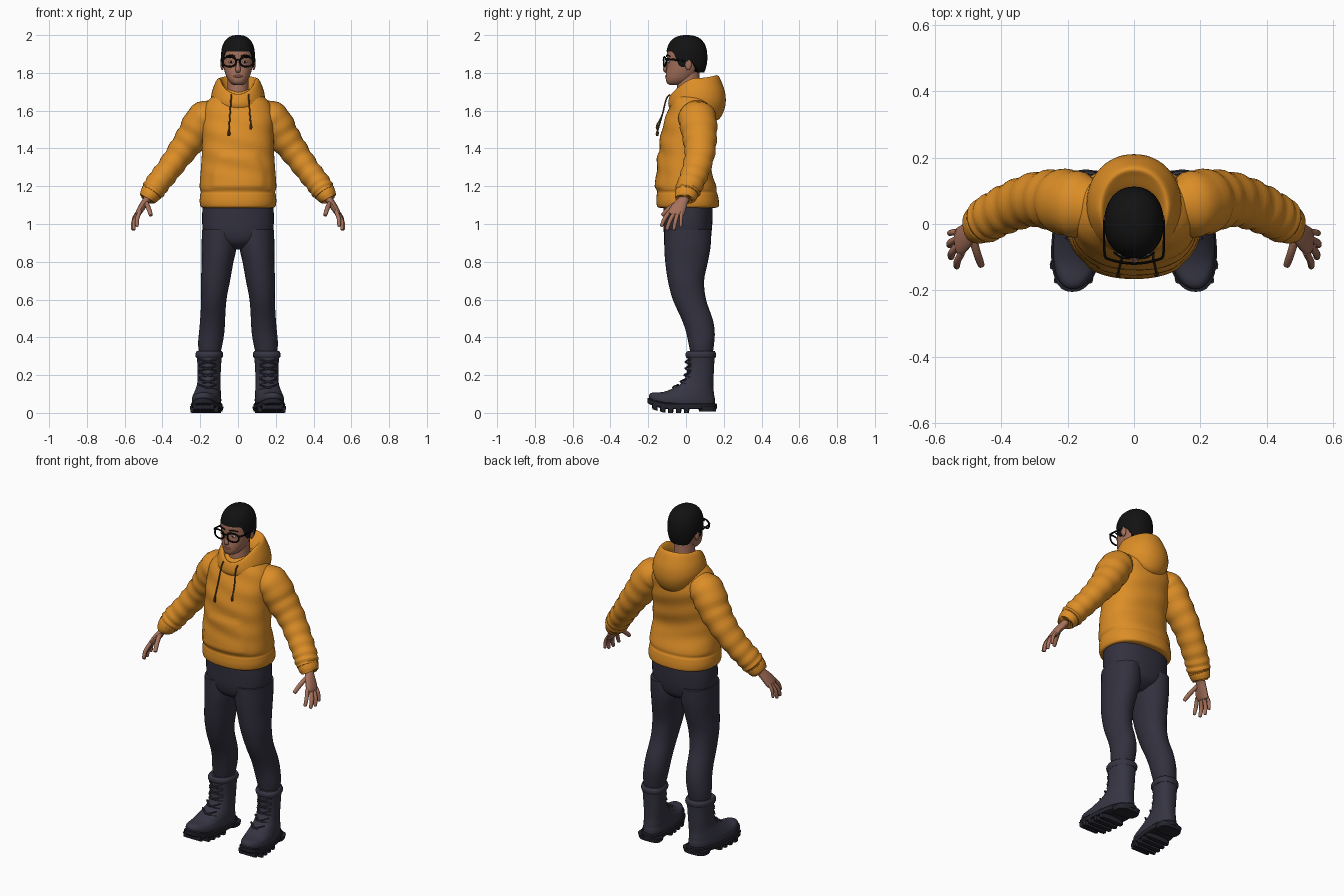
import bpy, bmesh, math
from mathutils import Vector as V


def material(name, col):
    m = bpy.data.materials.new(name)
    m.diffuse_color = (*col, 1)
    return m


ORANGE = material("orange_cloth", (0.72, 0.27, 0.02))
PANTS = material("dark_trouser", (0.032, 0.03, 0.048))
BOOT = material("dark_leather", (0.036, 0.035, 0.055))
SOLE = material("dark_rubber", (0.018, 0.018, 0.027))
SKIN = material("skin", (0.38, 0.165, 0.105))
LIP = material("lip", (0.27, 0.09, 0.07))
HAIR = material("black_hair", (0.006, 0.006, 0.006))
FRAME = material("black_frame", (0.004, 0.004, 0.004))
CORD = material("brown_cord", (0.13, 0.065, 0.03))
EYE = material("eye_white", (0.5, 0.47, 0.43))


def smooth(st, n=4):
    """Catmull-Rom interpolation of station tuples."""
    out = []
    for i in range(len(st) - 1):
        a, b, c, d = st[max(i - 1, 0)], st[i], st[i + 1], st[min(i + 2, len(st) - 1)]
        for k in range(n):
            t = k / n
            out.append(tuple(0.5 * (2 * q + (r - p) * t + (2 * p - 5 * q + 4 * r - s) * t * t
                                    + (3 * q - p - 3 * r + s) * t ** 3)
                             for p, q, r, s in zip(a, b, c, d)))
    return out + [tuple(st[-1])]


def se(a, n=2.0):
    """Unit superellipse point."""
    c, s = math.cos(a), math.sin(a)
    return (math.copysign(abs(c) ** (2 / n), c), math.copysign(abs(s) ** (2 / n), s))


def loft(name, rings, mat, mirror=False, closed=False, caps=True, warp=None):
    bm = bmesh.new()
    rows = [[bm.verts.new(warp(V(p)) if warp else p) for p in r] for r in rings]
    n = len(rows[0])
    for i in range(len(rows) if closed else len(rows) - 1):
        a, b = rows[i], rows[(i + 1) % len(rows)]
        for j in range(n):
            bm.faces.new((a[j], a[(j + 1) % n], b[(j + 1) % n], b[j]))
    if caps and not closed:
        bm.faces.new(rows[0])
        bm.faces.new(rows[-1])
    bmesh.ops.recalc_face_normals(bm, faces=bm.faces[:])
    me = bpy.data.meshes.new(name)
    bm.to_mesh(me)
    bm.free()
    me.materials.append(mat)
    ob = bpy.data.objects.new(name, me)
    bpy.context.collection.objects.link(ob)
    if mirror:
        ob.modifiers.new("mirror", 'MIRROR').use_mirror_merge = False
    return ob


def stack(name, st, mat, n=2.3, N=40, k=4, **kw):
    """Loft of level rings; stations are (z, cx, y_front, y_back, rx)."""
    rings = []
    for z, cx, y0, y1, rx in smooth(st, k):
        pts = [se(2 * math.pi * j / N, n) for j in range(N)]
        rings.append([(cx + rx * c, (y0 + y1) / 2 + (y1 - y0) / 2 * s, z) for c, s in pts])
    return loft(name, rings, mat, **kw)


def tube(name, st, mat, side=(0, 1, 0), N=12, k=4, closed=False, **kw):
    """Loft along a path; stations are (x, y, z, r_side, r_other)."""
    st = st if closed else smooth(st, k)
    P = [V(s[:3]) for s in st]
    rings = []
    for i, s in enumerate(st):
        if closed:
            t = P[(i + 1) % len(P)] - P[i - 1]
        else:
            t = P[min(i + 1, len(P) - 1)] - P[max(i - 1, 0)]
        t.normalize()
        u = V(side) - t * V(side).dot(t)
        u.normalize()
        w = t.cross(u)
        rings.append([P[i] + u * s[3] * math.cos(a) + w * s[4] * math.sin(a)
                      for a in (2 * math.pi * j / N for j in range(N))])
    return loft(name, rings, mat, closed=closed, **kw)


def ball(name, c, r, mat, mirror=False):
    st = [(c[2] + r[2] * math.sin(t), c[0], c[1] - r[1] * math.cos(t), c[1] + r[1] * math.cos(t), r[0] * math.cos(t))
          for t in (math.radians(d) for d in range(-86, 87, 18 - 2))]
    return stack(name, st, mat, 2, 16, 1, mirror=mirror)


def step(a, b, x):
    t = min(max((x - a) / (b - a), 0), 1)
    return t * t * (3 - 2 * t)


# Hoodie body, with a raised front pouch and faint folds
def pouch(p):
    if p.y < 0:
        w = 0.15 - 0.4 * max(p.z - 1.27, 0)
        p.y -= 0.008 * step(w, w - 0.02, abs(p.x)) * step(1.18, 1.2, p.z) * step(1.38, 1.36, p.z)
    p.y += 0.003 * math.sin(p.z * 55 + p.x * 14) * step(1.2, 1.3, p.z)
    return p


stack("hoodie_body", [(1.085, 0, -.135, .15, .18), (1.092, 0, -.152, .172, .197), (1.12, 0, -.157, .174, .203),
      (1.155, 0, -.155, .168, .2), (1.17, 0, -.153, .162, .197), (1.2, 0, -.158, .16, .203), (1.3, 0, -.146, .13, .196),
      (1.4, 0, -.142, .14, .19), (1.5, 0, -.128, .157, .19), (1.58, 0, -.102, .163, .19), (1.64, 0, -.08, .15, .168),
      (1.69, 0, -.055, .12, .115), (1.715, 0, -.03, .09, .06)], ORANGE, 2.3, 64, 6, warp=pouch)

# Sleeves with folds at the elbow, and gathered cuffs
sleeve = smooth([(.10, .045, 1.60, .075, .06), (.18, .06, 1.56, .1, .09), (.24, .072, 1.465, .092, .085),
                 (.305, .073, 1.375, .08, .073), (.37, .052, 1.285, .074, .066), (.425, .025, 1.215, .069, .064),
                 (.452, .008, 1.175, .066, .061), (.462, .003, 1.16, .055, .05)], 6)
sleeve = [(x, y, z, a + .003 * math.sin(i * 1.5), b + .003 * math.sin(i * 1.5))
          for i, (x, y, z, a, b) in enumerate(sleeve)]
tube("sleeve", sleeve, ORANGE, N=28, k=1, mirror=True)
tube("cuff", [(.452, .009, 1.178, .054, .05), (.458, .005, 1.168, .061, .056), (.473, -.004, 1.145, .058, .051),
              (.48, -.008, 1.134, .05, .042), (.476, -.005, 1.14, .03, .028)], ORANGE, N=24, mirror=True)

# Draped hood: rings as (rx, y_front, y_back, z_front, z_side, z_back)
hood = []
for rx, y0, y1, zf, zs, zb in smooth([(.07, -.05, .08, 1.64, 1.68, 1.69), (.078, -.058, .10, 1.665, 1.73, 1.74),
                                      (.092, -.072, .145, 1.685, 1.765, 1.775), (.106, -.082, .168, 1.685, 1.77, 1.787),
                                      (.122, -.09, .187, 1.665, 1.745, 1.755), (.138, -.094, .208, 1.64, 1.70, 1.69),
                                      (.143, -.09, .207, 1.62, 1.655, 1.62), (.135, -.075, .175, 1.60, 1.62, 1.555),
                                      (.11, -.05, .12, 1.59, 1.60, 1.54)], 4):
    ring = []
    for j in range(48):
        c, s = se(2 * math.pi * j / 48, 2.1)
        z = zs + (zb - zs) * s * s if s > 0 else zs + (zf - zs) * abs(s) ** 1.5
        ring.append((rx * c, (y0 + y1) / 2 + (y1 - y0) / 2 * s, z))
    hood.append(ring)
loft("hood", hood, ORANGE, caps=False)

# Drawstrings with tips
for x0, x1, ze in ((-.037, -.048, 1.465), (.058, .068, 1.5)):
    tube("drawstring", [(x0, -.085, 1.685, .004, .004), (x0, -.105, 1.66, .004, .004),
                        ((x0 + x1) / 2, -.125, 1.58, .004, .004), (x1, -.15, ze + .03, .004, .004)], CORD, N=8)
    tube("drawstring_tip", [(x1, -.149, ze + .035, .004, .004), (x1, -.152, ze + .015, .008, .008),
                            (x1, -.153, ze, .006, .006)], CORD, N=8)

# Trousers
stack("trouser_hips", [(.865, 0, -.05, .06, .05), (.9, 0, -.1, .115, .13), (.95, 0, -.117, .134, .18),
      (1.02, 0, -.12, .14, .19), (1.1, 0, -.12, .14, .187)], PANTS)
stack("trouser_leg", [(.28, .152, .03, .135, .05), (.36, .147, .015, .148, .064), (.43, .139, 0, .152, .067),
      (.5, .134, -.025, .14, .066), (.6, .128, -.07, .106, .067), (.7, .119, -.096, .096, .077),
      (.8, .108, -.11, .116, .084), (.88, .1, -.115, .13, .093), (.97, .1, -.115, .135, .09)],
      PANTS, 2.1, 32, mirror=True)


# Boots: toes turned slightly outward, sole curved up at the toe
def splay(p):
    p.x -= .11 * (p.y - .08)
    p.z += .9 * max(-.1 - p.y, 0) ** 1.5
    return p


stack("boot_upper", [(.035, .155, -.19, .152, .07), (.065, .155, -.196, .154, .074), (.088, .155, -.178, .15, .072),
      (.105, .154, -.13, .148, .069), (.13, .153, -.07, .145, .064), (.16, .152, -.022, .145, .06),
      (.21, .152, .004, .147, .06), (.27, .152, .008, .15, .063), (.318, .152, .006, .154, .068),
      (.328, .152, .012, .148, .062), (.318, .152, .03, .13, .045)], BOOT, 2.3, 36, mirror=True, warp=splay)
stack("boot_collar", [(.29, .152, .004, .154, .066), (.3, .152, -.002, .159, .072), (.315, .152, -.002, .159, .072),
      (.325, .152, .006, .152, .066)], BOOT, 2.3, 32, 3, mirror=True, warp=splay)
stack("boot_sole", [(.02, .155, -.195, .158, .07), (.024, .155, -.203, .163, .078), (.046, .155, -.205, .165, .08),
      (.051, .155, -.2, .16, .075)], SOLE, 2.4, 36, 1, mirror=True, warp=splay)
stack("boot_heel", [(.008, .155, .07, .158, .068), (.035, .155, .06, .163, .076)], SOLE, 3, 24, 1,
      mirror=True, warp=splay)
for i in range(5):
    y = -.165 + i * .042
    w = .056 if i == 0 else .074
    stack("sole_lug", [(0, .155, y - .013, y + .013, w), (.03, .155, y - .016, y + .016, w + .003)], SOLE, 6, 16, 1,
          mirror=True, warp=splay)
for z, y in ((.135, -.066), (.165, -.026), (.2, -.006), (.235, -.001), (.27, 0)):
    for d in (-1, 1):
        tube("boot_lace", [(.16 - .045 * d, y + .025, z - .012, .005, .005), (.16, y - .003, z, .005, .005),
                           (.16 + .045 * d, y + .025, z + .014, .005, .005)], BOOT, side=(0, 0, 1), N=6, mirror=True)

# Hands
tube("palm", [(.46, .005, 1.165, .03, .026), (.482, -.012, 1.13, .028, .02), (.505, -.034, 1.095, .038, .019),
              (.526, -.052, 1.06, .043, .016), (.532, -.056, 1.047, .037, .011)], SKIN, N=16, mirror=True)
for a, m, b, r in (((.519, -.085, 1.068), (.533, -.112, 1.03), (.535, -.128, .993), .011),
                   ((.528, -.064, 1.055), (.549, -.086, 1.015), (.552, -.1, .974), .0115),
                   ((.532, -.044, 1.055), (.553, -.056, 1.015), (.557, -.064, .974), .011),
                   ((.532, -.024, 1.062), (.551, -.026, 1.03), (.556, -.028, .99), .0095),
                   ((.488, -.038, 1.115), (.475, -.084, 1.087), (.462, -.122, 1.05), .0125)):
    tip = V(b) + (V(b) - V(m)).normalized() * .007
    tube("finger", [(*a, r, r), (*m, r, r), (*b, r * .85, r * .85), (*tip, r * .35, r * .35)], SKIN,
         side=(0, 1, .2), N=10, mirror=True)

# Neck and head
stack("neck", [(1.64, 0, -.05, .09, .07), (1.7, 0, -.05, .078, .058), (1.78, 0, -.045, .072, .055),
               (1.85, 0, -.04, .075, .055)], SKIN, 2, 28)
stack("head", [(1.736, 0, -.085, -.03, .02), (1.745, 0, -.1, 0, .037), (1.765, 0, -.107, .035, .054),
      (1.795, 0, -.106, .06, .067), (1.83, 0, -.101, .08, .076), (1.87, 0, -.1, .093, .081), (1.91, 0, -.1, .097, .081),
      (1.95, 0, -.085, .08, .066), (1.975, 0, -.05, .05, .04)], SKIN, 2.2, 36)
tube("nose", [(0, -.098, 1.872, .006, .007), (0, -.106, 1.845, .008, .009), (0, -.112, 1.82, .01, .014),
              (0, -.108, 1.808, .007, .013), (0, -.1, 1.804, .004, .008)], SKIN, N=12)
ball("ear", (.083, .012, 1.845), (.01, .018, .03), SKIN, True)
ball("eye", (.036, -.093, 1.858), (.014, .008, .007), EYE, True)
ball("pupil", (.036, -.0985, 1.858), (.006, .004, .006), HAIR, True)
ball("lips", (0, -.104, 1.782), (.025, .006, .007), LIP)
tube("eyebrow", [(.015, -.103, 1.888, .004, .003), (.038, -.1, 1.894, .004, .004), (.062, -.085, 1.888, .003, .003)],
     HAIR, side=(0, 0, 1), N=8, mirror=True)

# Short hair cap with a varying hairline
hair = []
for i in range(-1, 15):
    t = max(i, 0) / 14
    ring = []
    for j in range(48):
        c, s = se(2 * math.pi * j / 48, 2.15)
        zb = 1.912 - .082 * step(-.72, -.3, s) + .03 * step(-.1, .1, s) - .058 * step(.2, .75, s)
        z = zb + (2.0 - zb) * math.sin(t * math.pi / 2)
        q = (z - 1.88) / .12
        r = max(1 - abs(q) ** 2.5, 0) ** (1 / 2.5) if q > 0 else 1 - .35 * q * q
        r = max(r, .03) * (.86 if i < 0 else 1)
        ring.append((.09 * c * r, .004 + .109 * s * r, z))
    hair.append(ring)
loft("hair", hair, HAIR)

# Glasses
rim = []
for j in range(32):
    c, s = se(2 * math.pi * j / 32, 2.5)
    x = .045 + .034 * c
    rim.append((x, -.119 + 2.2 * x * x, 1.859 + .025 * s, .004, .005))
tube("glasses_rim", rim, FRAME, side=(0, 1, 0), N=8, closed=True, mirror=True)
tube("glasses_bridge", [(-.014, -.118, 1.866, .004, .004), (0, -.12, 1.869, .004, .004),
                        (.014, -.118, 1.866, .004, .004)], FRAME, side=(0, 0, 1), N=8)
tube("glasses_temple", [(.077, -.106, 1.872, .006, .004), (.088, -.095, 1.872, .006, .004),
                        (.09, -.04, 1.868, .005, .003), (.09, .012, 1.862, .004, .003)], FRAME,
     side=(0, 0, 1), N=8, mirror=True)

# Smooth shading with sharp edges kept
for ob in bpy.context.collection.objects:
    ob.select_set(True)
    bpy.context.view_layer.objects.active = ob
bpy.ops.object.shade_smooth_by_angle(angle=math.radians(40))
